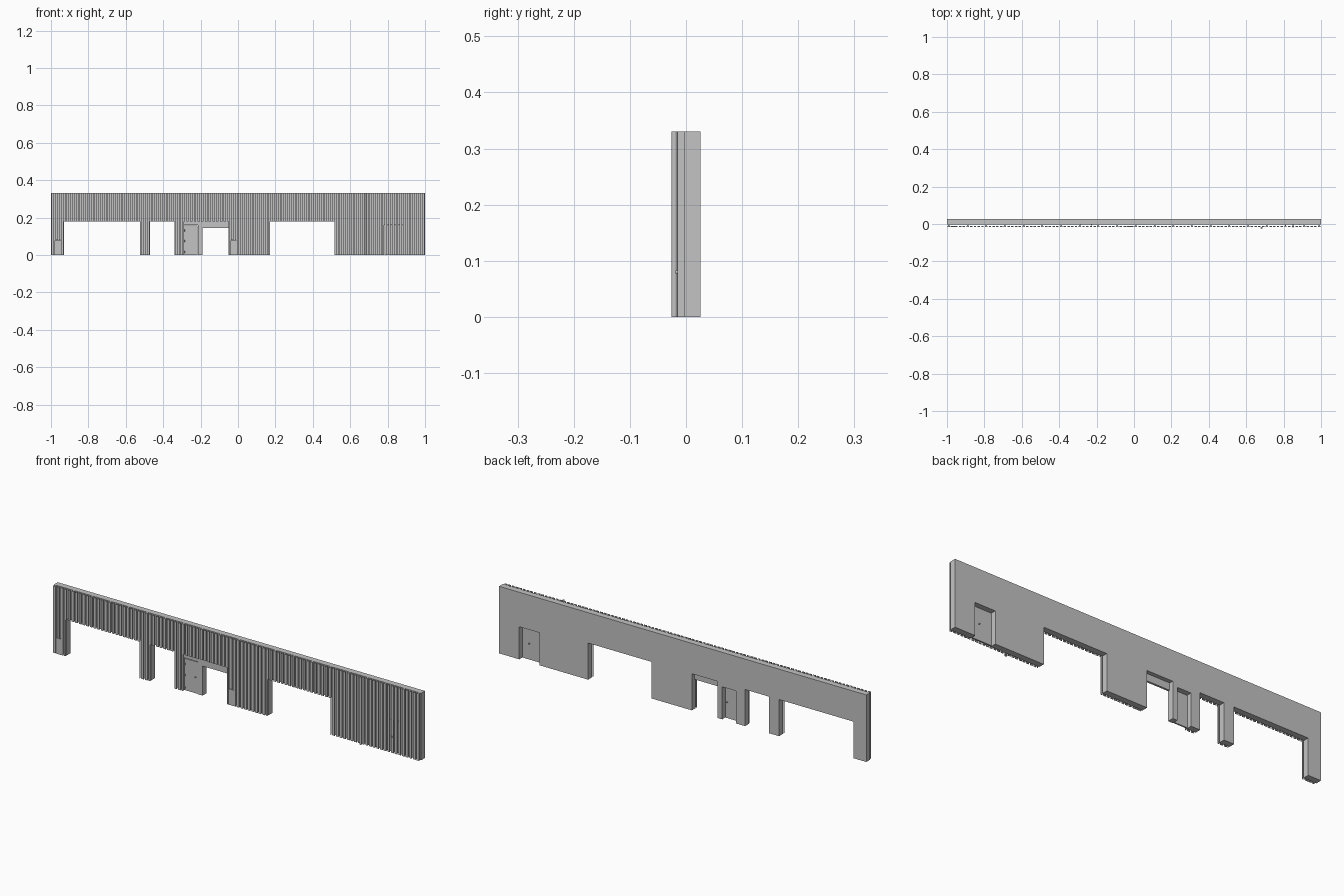
import bpy, bmesh, math
from mathutils import Matrix

cube = bpy.data.objects.get("Cube")
if cube:
    bpy.data.objects.remove(cube, do_unlink=True)

grey = bpy.data.materials.new("plain_grey")
grey.use_nodes = True
grey.diffuse_color = (0.55, 0.55, 0.55, 1)
grey.node_tree.nodes["Principled BSDF"].inputs["Base Color"].default_value = (0.55, 0.55, 0.55, 1)

HEIGHT = 0.33
WALL_FRONT, WALL_BACK = -0.004, 0.026
SLAT_FRONT, SLAT_BACK = -0.015, -0.011


def finish(name, bm):
    bmesh.ops.recalc_face_normals(bm, faces=bm.faces)
    mesh = bpy.data.meshes.new(name)
    bm.to_mesh(mesh)
    bm.free()
    mesh.materials.append(grey)
    obj = bpy.data.objects.new(name, mesh)
    bpy.context.collection.objects.link(obj)
    return obj


def add_box(bm, x0, x1, y0, y1, z0, z1):
    m = Matrix.Translation(((x0 + x1) / 2, (y0 + y1) / 2, (z0 + z1) / 2))
    m = m @ Matrix.Diagonal((x1 - x0, y1 - y0, z1 - z0, 1))
    bmesh.ops.create_cube(bm, size=1, matrix=m)


def box(name, *bounds):
    bm = bmesh.new()
    add_box(bm, *bounds)
    return finish(name, bm)


def cylinder(name, radius, length, centre, along_y=False, sides=12):
    bm = bmesh.new()
    m = Matrix.Translation(centre)
    if along_y:
        m = m @ Matrix.Rotation(math.pi / 2, 4, "X")
    bmesh.ops.create_cone(bm, cap_ends=True, segments=sides, radius1=radius,
                          radius2=radius, depth=length, matrix=m)
    return finish(name, bm)


# Structural wall: outline with openings notched up from the ground
wall_openings = [(-0.93, -0.525, 0.18), (-0.47, -0.34, 0.18), (-0.29, -0.215, 0.16),
                 (-0.19, -0.05, 0.18), (0.17, 0.515, 0.18), (0.78, 0.89, 0.16)]
outline = [(-1, HEIGHT), (-1, 0)]
for x0, x1, top in wall_openings:
    outline += [(x0, 0), (x0, top), (x1, top), (x1, 0)]
outline += [(1, 0), (1, HEIGHT)]
bm = bmesh.new()
face = bm.faces.new([bm.verts.new((x, WALL_FRONT, z)) for x, z in outline])
ext = bmesh.ops.extrude_face_region(bm, geom=[face])
bmesh.ops.translate(bm, vec=(0, WALL_BACK - WALL_FRONT, 0),
                    verts=[g for g in ext["geom"] if isinstance(g, bmesh.types.BMVert)])
finish("wall", bm)

# Vertical slat cladding, cut short above the openings
clad_openings = [(-0.93, -0.525), (-0.47, -0.34), (-0.29, -0.05), (0.17, 0.515)]
plates = [(-0.98, -0.95), (-0.04, -0.01)]
PITCH, WIDTH, PLATE_TOP = 0.02, 0.013, 0.08


def slat_base(x):
    if any(a < x < b for a, b in clad_openings):
        return 0.18
    if any(a < x < b for a, b in plates):
        return PLATE_TOP
    return 0.0


cuts = sorted(x for span in clad_openings + plates for x in span)
slats, battens = bmesh.new(), bmesh.new()
for i in range(100):
    x0 = -1 + i * PITCH + (PITCH - WIDTH) / 2
    x1 = x0 + WIDTH
    edges = [x0] + [c for c in cuts if x0 + 1e-4 < c < x1 - 1e-4] + [x1]
    for a, b in zip(edges, edges[1:]):
        add_box(slats, a, b, SLAT_FRONT, SLAT_BACK, slat_base((a + b) / 2), HEIGHT)
    # Hidden battens carry every fifth slat
    if i % 5 == 0 or i == 99:
        mid = (x0 + x1) / 2
        add_box(battens, mid - 0.004, mid + 0.004, SLAT_BACK, WALL_FRONT,
                slat_base(mid), HEIGHT)
finish("cladding_slats", slats)
finish("cladding_battens", battens)

# Smooth access plates set into the cladding
for n, (a, b) in enumerate(plates):
    box(f"access_plate_{n + 1}", a, b, SLAT_FRONT, SLAT_BACK, 0, PLATE_TOP - 0.002)

# Lintel panel hanging in the entrance opening
box("entrance_lintel", -0.19, -0.05, WALL_FRONT, 0.006, 0.145, 0.18)

# Door leaves near the front of their reveals
box("entrance_door", -0.288, -0.217, -0.003, 0.004, 0.001, 0.157)
box("concealed_door", 0.782, 0.888, -0.003, 0.004, 0.001, 0.157)

# Knobs on both sides of the doors
for label, x, front in (("entrance", -0.228, -0.008), ("concealed", 0.85, -0.019)):
    cylinder(f"{label}_knob", 0.003, 0.010 - front, (x, (front + 0.010) / 2, 0.08), True)

# Hinges
for label, x, y in (("entrance", -0.286, -0.004), ("concealed", 0.886, -0.005)):
    for n, z in enumerate((0.015, 0.075, 0.13)):
        cylinder(f"{label}_hinge_{n + 1}", 0.0015, 0.01, (x, y, z), sides=8)

# Rainwater downpipe
pipe = cylinder("downpipe", 0.0055, HEIGHT, (0.682, -0.0207, HEIGHT / 2), sides=16)
bpy.ops.object.select_all(action="DESELECT")
pipe.select_set(True)
bpy.context.view_layer.objects.active = pipe
bpy.ops.object.shade_smooth_by_angle()
